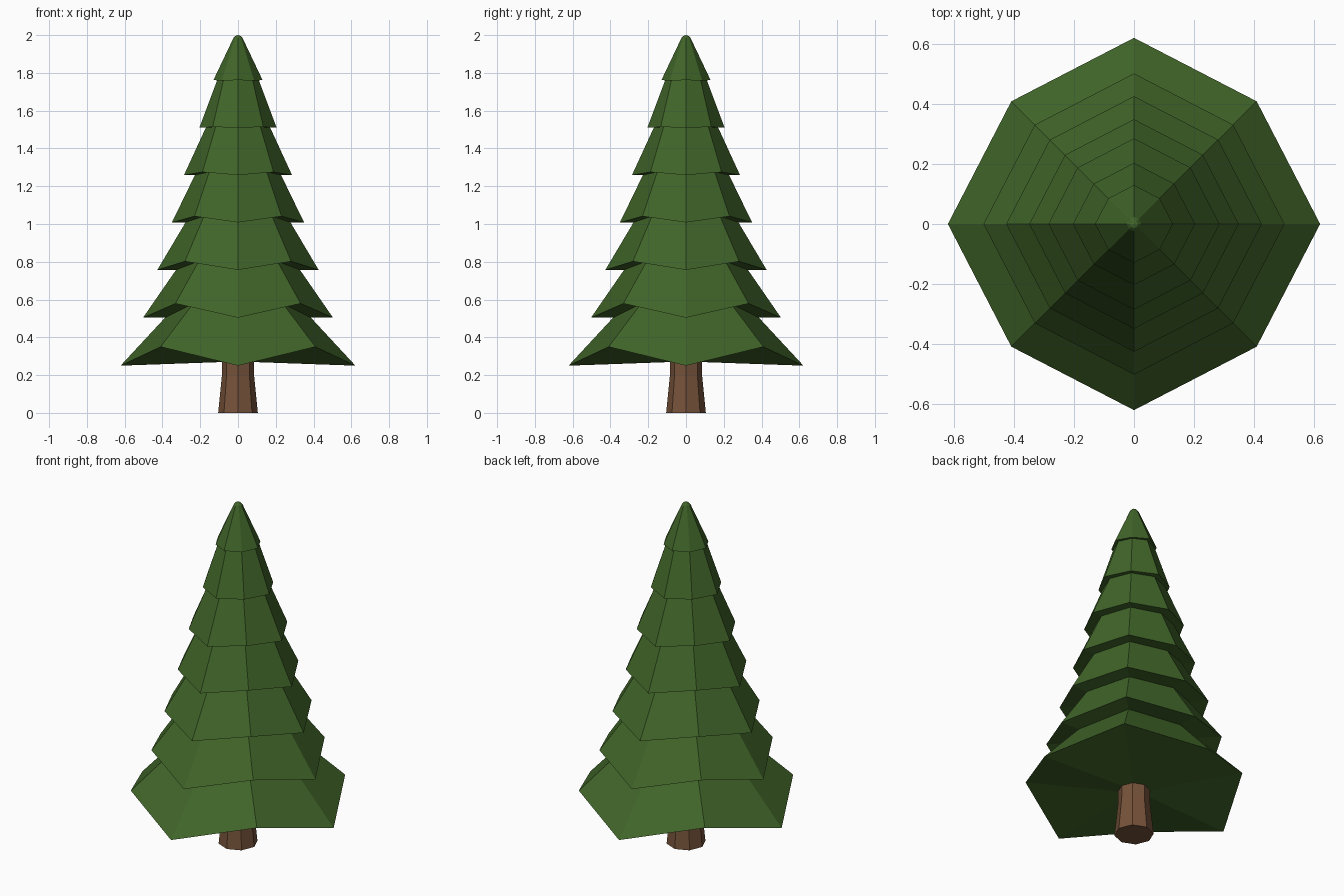
import bpy, bmesh, math

if "Cube" in bpy.data.objects:
    bpy.data.objects.remove(bpy.data.objects["Cube"])


def material(name, color):
    m = bpy.data.materials.new(name)
    m.diffuse_color = (*color, 1)
    m.use_nodes = True
    m.node_tree.nodes["Principled BSDF"].inputs["Base Color"].default_value = m.diffuse_color
    return m


green = material("needles", (0.052, 0.13, 0.022))
brown = material("bark", (0.18, 0.085, 0.042))


def ring(bm, r_axis, z_axis, r_diag, z_diag):
    """Eight vertices; axis and diagonal corners get their own radius and height."""
    out = []
    for i in range(8):
        r, z = (r_diag, z_diag) if i % 2 else (r_axis, z_axis)
        a = i * math.pi / 4
        out.append(bm.verts.new((r * math.cos(a), r * math.sin(a), z)))
    return out


def skin(bm, rings):
    for lo, hi in zip(rings, rings[1:]):
        for i in range(8):
            j = (i + 1) % 8
            bm.faces.new((lo[i], lo[j], hi[j], hi[i]))


def finish(bm, name, mat):
    bmesh.ops.recalc_face_normals(bm, faces=bm.faces)
    me = bpy.data.meshes.new(name)
    bm.to_mesh(me)
    bm.free()
    me.materials.append(mat)
    ob = bpy.data.objects.new(name, me)
    bpy.context.collection.objects.link(ob)


# Trunk, flared at the foot
bm = bmesh.new()
rings = [ring(bm, r, z, r, z) for r, z in ((0.105, 0), (0.085, 0.2), (0.085, 0.27))]
skin(bm, rings)
bm.faces.new(rings[0])
finish(bm, "trunk", brown)

# Branch tiers: tip radius, tip height, lift of diagonal corners,
# radii (axis, diagonal) where the next tier's underside meets this one
tiers = [
    (0.622, 0.25, 0.10, 0.386, 0.335),
    (0.503, 0.504, 0.075, 0.328, 0.295),
    (0.427, 0.757, 0.045, 0.278, 0.255),
    (0.35, 1.008, 0.033, 0.228, 0.215),
    (0.286, 1.259, 0.016, 0.170, 0.168),
    (0.204, 1.511, 0.002, 0.110, 0.110),
    (0.13, 1.762, -0.003, 0.024, 0.024),
]

# One continuous skin: underside ring, rim, next underside ring, rim, ...
bm = bmesh.new()
rings = [ring(bm, 0.085, 0.27, 0.085, 0.27)]
for n, (r, z, lift, ra, rd) in enumerate(tiers):
    rings.append(ring(bm, r, z, r * 0.932, z + lift))
    if n + 1 < len(tiers):
        z2, lift2 = tiers[n + 1][1:3]
        rings.append(ring(bm, ra, z2, rd, z2 + lift2))
    else:
        rings.append(ring(bm, ra, 1.985, rd, 1.985))
        rings.append(ring(bm, 0.014, 1.996, 0.014, 1.996))
skin(bm, rings)
# tip
tip = bm.verts.new((0, 0, 2))
for i in range(8):
    bm.faces.new((rings[-1][i], rings[-1][(i + 1) % 8], tip))
finish(bm, "branches", green)
